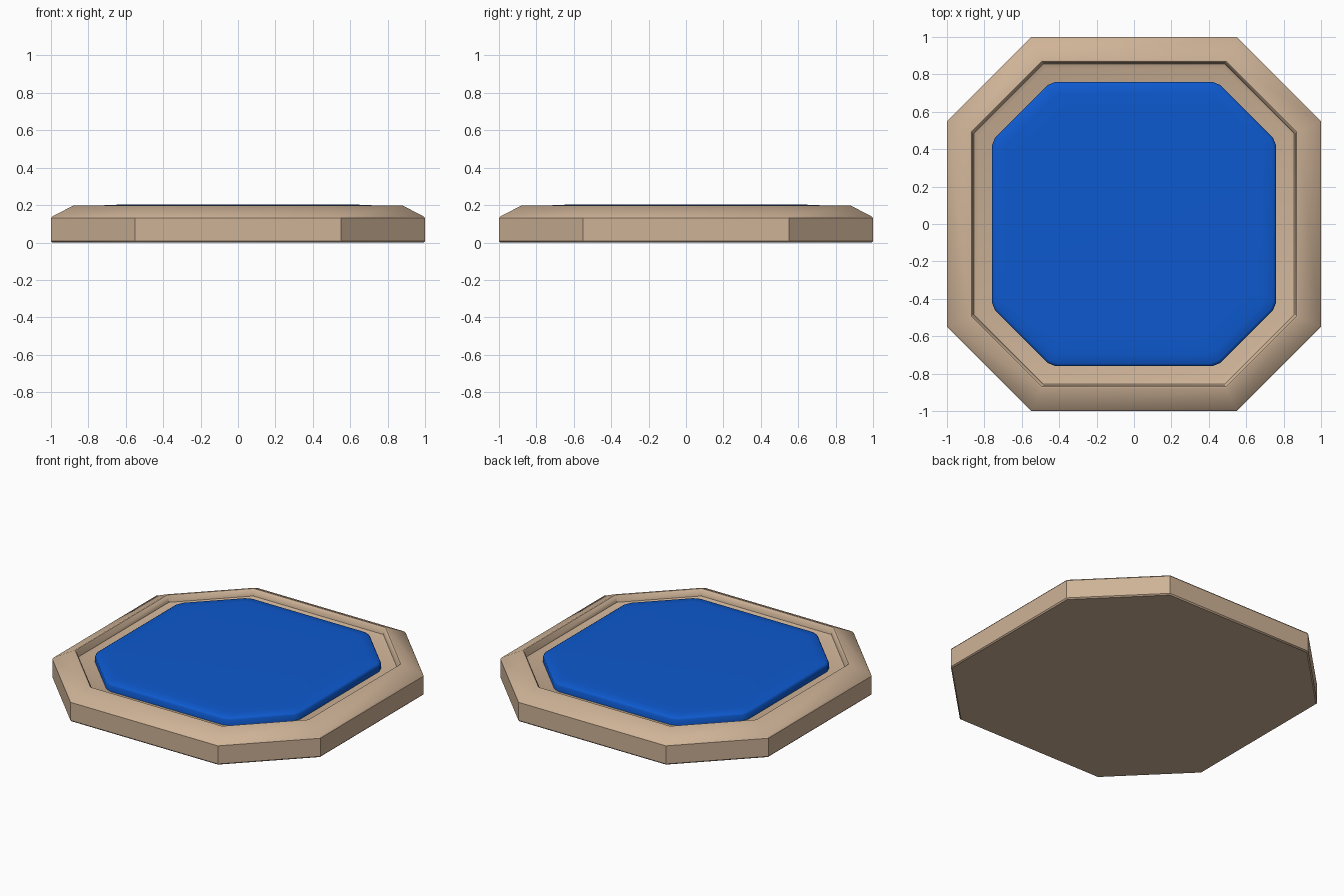
import bpy, bmesh

if "Cube" in bpy.data.objects:
    bpy.data.objects.remove(bpy.data.objects["Cube"])

def material(name, color):
    m = bpy.data.materials.new(name)
    m.diffuse_color = (*color, 1)
    m.use_nodes = True
    m.node_tree.nodes["Principled BSDF"].inputs["Base Color"].default_value = m.diffuse_color
    return m

def octagon(h, k, rnd=0.0):
    # chamfered square: half width h, half straight side k, optionally softened corners
    pts = [(h, -k), (h, k), (k, h), (-k, h), (-h, k), (-h, -k), (-k, -h), (k, -h)]
    if not rnd:
        return pts
    out = []
    for i, (x, y) in enumerate(pts):
        for qx, qy in (pts[i - 1], pts[(i + 1) % 8]):
            d = ((qx - x) ** 2 + (qy - y) ** 2) ** 0.5
            out.append((x + (qx - x) * rnd / d, y + (qy - y) * rnd / d))
    return out

def loft(name, rings, mat, rnd=0.0, angle=0.44):
    # stack octagon rings (half width, half side, z), cap both ends
    bm = bmesh.new()
    loops = [[bm.verts.new((x, y, z)) for x, y in octagon(h, k, rnd)] for h, k, z in rings]
    n = len(loops[0])
    for a, b in zip(loops, loops[1:]):
        for i in range(n):
            j = (i + 1) % n
            bm.faces.new((a[i], a[j], b[j], b[i]))
    bm.faces.new(loops[0][::-1])
    bm.faces.new(loops[-1])
    bmesh.ops.recalc_face_normals(bm, faces=bm.faces)
    me = bpy.data.meshes.new(name)
    bm.to_mesh(me)
    bm.free()
    ob = bpy.data.objects.new(name, me)
    bpy.context.collection.objects.link(ob)
    me.materials.append(mat)
    bpy.context.view_layer.objects.active = ob
    ob.select_set(True)
    bpy.ops.object.shade_smooth_by_angle(angle=angle)
    ob.select_set(False)
    return ob

stone = material("stone", (0.62, 0.45, 0.31))
blue = material("blue", (0.004, 0.10, 0.62))

# Base: straight wall, sloped rim, sunken floor
loft("base", [(0.993, 0.546, 0.0), (1.0, 0.55, 0.008), (1.0, 0.55, 0.13),
              (0.993, 0.546, 0.139), (0.878, 0.495, 0.199), (0.87, 0.491, 0.198),
              (0.862, 0.488, 0.19), (0.855, 0.485, 0.155), (0.83, 0.475, 0.145)], stone, angle=0.6)

# Raised blue plate with softened edge
loft("plate", [(0.76, 0.445, 0.14), (0.76, 0.445, 0.183), (0.755, 0.443, 0.191),
               (0.745, 0.439, 0.197), (0.69, 0.415, 0.201), (0.6, 0.36, 0.203)],
     blue, rnd=0.025, angle=0.6)
